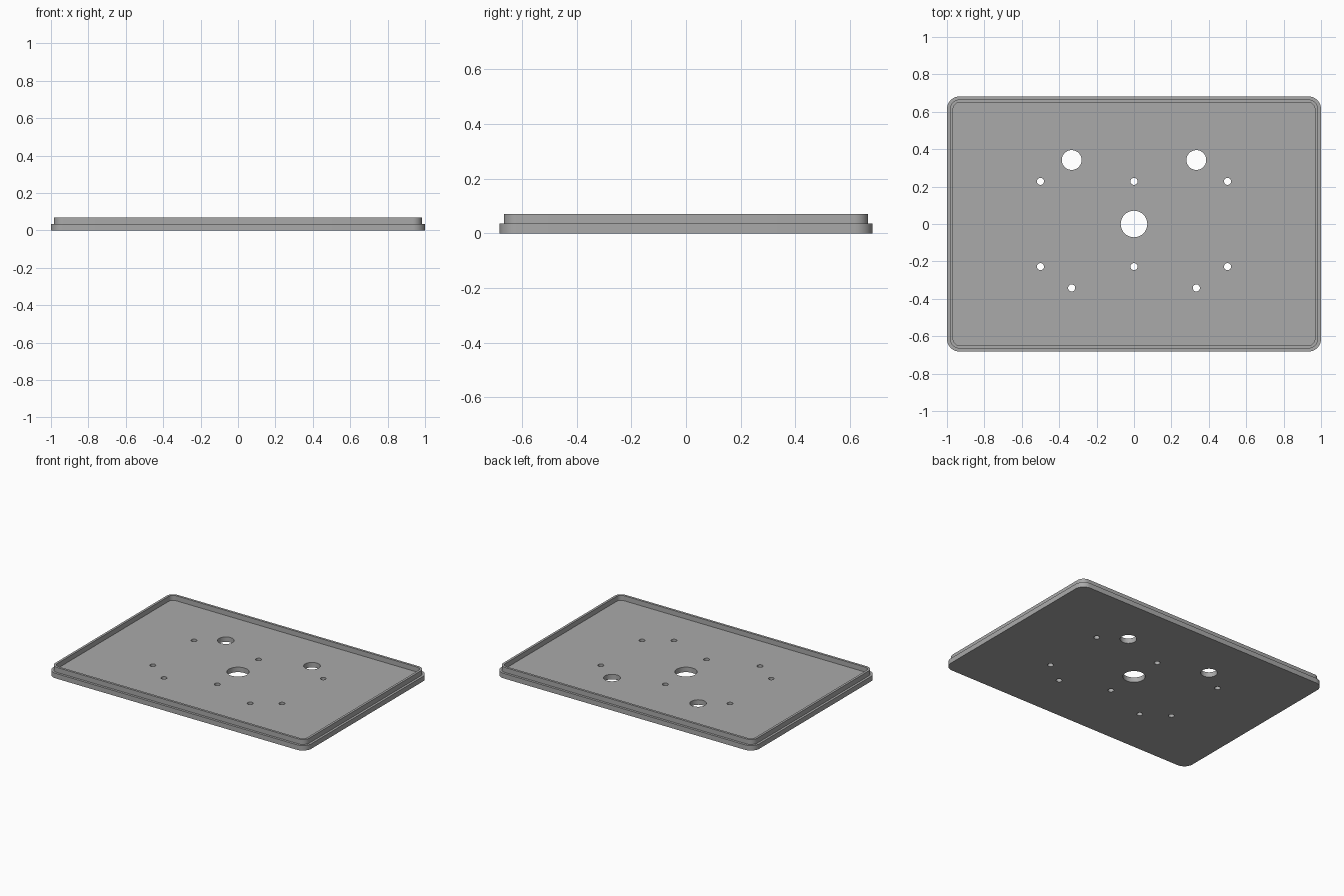
import bpy, bmesh, math

cube = bpy.data.objects.get("Cube")
if cube:
    bpy.data.objects.remove(cube, do_unlink=True)

HALF_X, HALF_Y, CORNER = 1.0, 0.682, 0.067
STEP_Z, RIM_Z, STEP = 0.035, 0.07, 0.0165

grey = bpy.data.materials.new("plain grey")
grey.use_nodes = True
colour = (0.4, 0.4, 0.4, 1)
grey.diffuse_color = colour
grey.node_tree.nodes["Principled BSDF"].inputs["Base Color"].default_value = colour


def make_object(name, bm):
    bmesh.ops.recalc_face_normals(bm, faces=bm.faces)
    mesh = bpy.data.meshes.new(name)
    bm.to_mesh(mesh)
    bm.free()
    mesh.materials.append(grey)
    obj = bpy.data.objects.new(name, mesh)
    bpy.context.collection.objects.link(obj)
    return obj


def rounded_loop(bm, inset, z, segments=10):
    """Rounded rectangle of vertices, inset from the outer edge."""
    r = CORNER - inset
    cx, cy = HALF_X - CORNER, HALF_Y - CORNER
    verts = []
    for q, (sx, sy) in enumerate([(1, 1), (-1, 1), (-1, -1), (1, -1)]):
        for i in range(segments + 1):
            a = math.pi / 2 * (q + i / segments)
            verts.append(bm.verts.new((sx * cx + r * math.cos(a),
                                       sy * cy + r * math.sin(a), z)))
    return verts


# Stepped tray body: base edge, ledge, raised rim and recessed floor
bm = bmesh.new()
profile = [(0, 0), (0, STEP_Z), (STEP, STEP_Z), (STEP, RIM_Z),
           (2 * STEP, RIM_Z), (2 * STEP, STEP_Z)]
loops = [rounded_loop(bm, inset, z) for inset, z in profile]
for low, high in zip(loops, loops[1:]):
    for i in range(len(low)):
        j = (i + 1) % len(low)
        bm.faces.new((low[i], low[j], high[j], high[i]))
bm.faces.new(loops[0])
bm.faces.new(loops[-1])
tray = make_object("tray_plate", bm)

# Holes through the floor: centre, two large, and the small screw holes
holes = [(0, 0, 0.071)]
for side in (-1, 1):
    holes += [(side / 3, 0.342, 0.053), (side / 3, -0.342, 0.019)]
for x in (-0.5, 0, 0.5):
    holes += [(x, y, 0.019) for y in (-0.228, 0.228)]

bm = bmesh.new()
for x, y, radius in holes:
    made = bmesh.ops.create_cone(bm, cap_ends=True, segments=40,
                                 radius1=radius, radius2=radius, depth=0.3)
    bmesh.ops.translate(bm, verts=made["verts"], vec=(x, y, 0))
cutter = make_object("hole_cutter", bm)
cutter.hide_render = True

cut = tray.modifiers.new("holes", "BOOLEAN")
cut.operation = "DIFFERENCE"
cut.solver = "EXACT"
cut.object = cutter
bpy.context.view_layer.objects.active = tray
tray.select_set(True)
bpy.ops.object.modifier_apply(modifier=cut.name)
bpy.data.objects.remove(cutter, do_unlink=True)

# Smooth the corners and hole walls, keep the edges sharp
tray.select_set(True)
bpy.ops.object.shade_smooth_by_angle(angle=math.radians(30))
